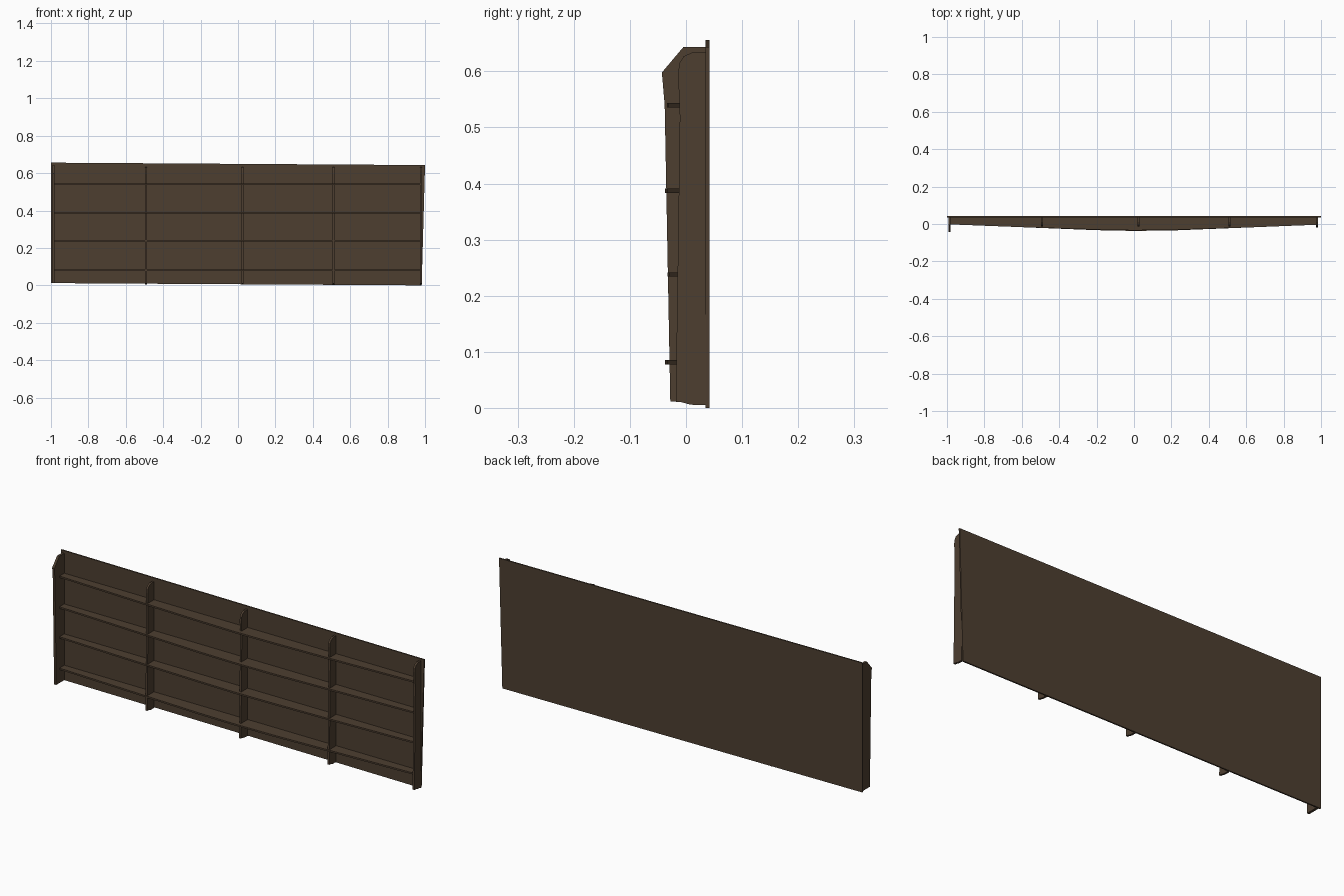
import bpy
import bmesh
from mathutils import Vector

cube = bpy.data.objects.get("Cube")
if cube:
    bpy.data.objects.remove(cube, do_unlink=True)

wood = bpy.data.materials.new("dark brown wood")
wood.use_nodes = True
COLOUR = (0.075, 0.049, 0.03, 1)
wood.diffuse_color = COLOUR
wood.node_tree.nodes["Principled BSDF"].inputs["Base Color"].default_value = COLOUR


def board(name, outline, thickness):
    """Extrude a flat outline of 3D points along the thickness vector."""
    bm = bmesh.new()
    face = bm.faces.new([bm.verts.new(p) for p in outline])
    ext = bmesh.ops.extrude_face_region(bm, geom=[face])
    moved = [v for v in ext["geom"] if isinstance(v, bmesh.types.BMVert)]
    bmesh.ops.translate(bm, verts=moved, vec=Vector(thickness))
    bmesh.ops.recalc_face_normals(bm, faces=bm.faces)
    mesh = bpy.data.meshes.new(name)
    bm.to_mesh(mesh)
    bm.free()
    mesh.materials.append(wood)
    obj = bpy.data.objects.new(name, mesh)
    bpy.context.collection.objects.link(obj)
    return obj


def upright(name, x, profile, width):
    board(name, [(x - width / 2, y, z) for y, z in profile], (width, 0, 0))


# Slightly crooked back panel
board("back_panel", [(-1, 0.035, 0.012), (0.982, 0.035, 0), (1, 0.035, 0.643),
                     (-1, 0.035, 0.656)], (0, 0.007, 0))

# Deeper end board with a chamfered top
chamfered = [(0.036, 0.012), (-0.028, 0.012), (-0.038, 0.54), (-0.043, 0.598),
             (-0.005, 0.643), (0.036, 0.643)]
upright("right_end_board", -0.987, chamfered, 0.012)

# Other end board and dividers share a round-topped wavy profile
rounded = [(0.036, 0.005), (0.008, 0.006), (-0.01, 0.011), (-0.018, 0.011),
           (-0.017, 0.1), (-0.014, 0.3), (-0.011, 0.52), (-0.014, 0.595),
           (-0.012, 0.614), (-0.004, 0.627), (0.012, 0.634), (0.036, 0.634)]
upright("left_end_board", 0.979, rounded, 0.01)
for i, x in enumerate((-0.492, 0.024, 0.511)):
    upright(f"divider_{i + 1}", x, rounded, 0.01)

# Shelves with bowed front edges
for i, (z, bow) in enumerate(((0.082, -0.037), (0.238, -0.033),
                              (0.387, -0.037), (0.54, -0.034))):
    front = [(-0.985, -0.002), (-0.6, -0.017), (-0.2, bow + 0.004), (0, bow),
             (0.22, bow + 0.003), (0.6, -0.019), (0.978, -0.004)]
    outline = [(0.978, 0.036), (-0.985, 0.036)] + front
    board(f"shelf_{i + 1}", [(x, y, z - 0.004) for x, y in outline], (0, 0, 0.008))
